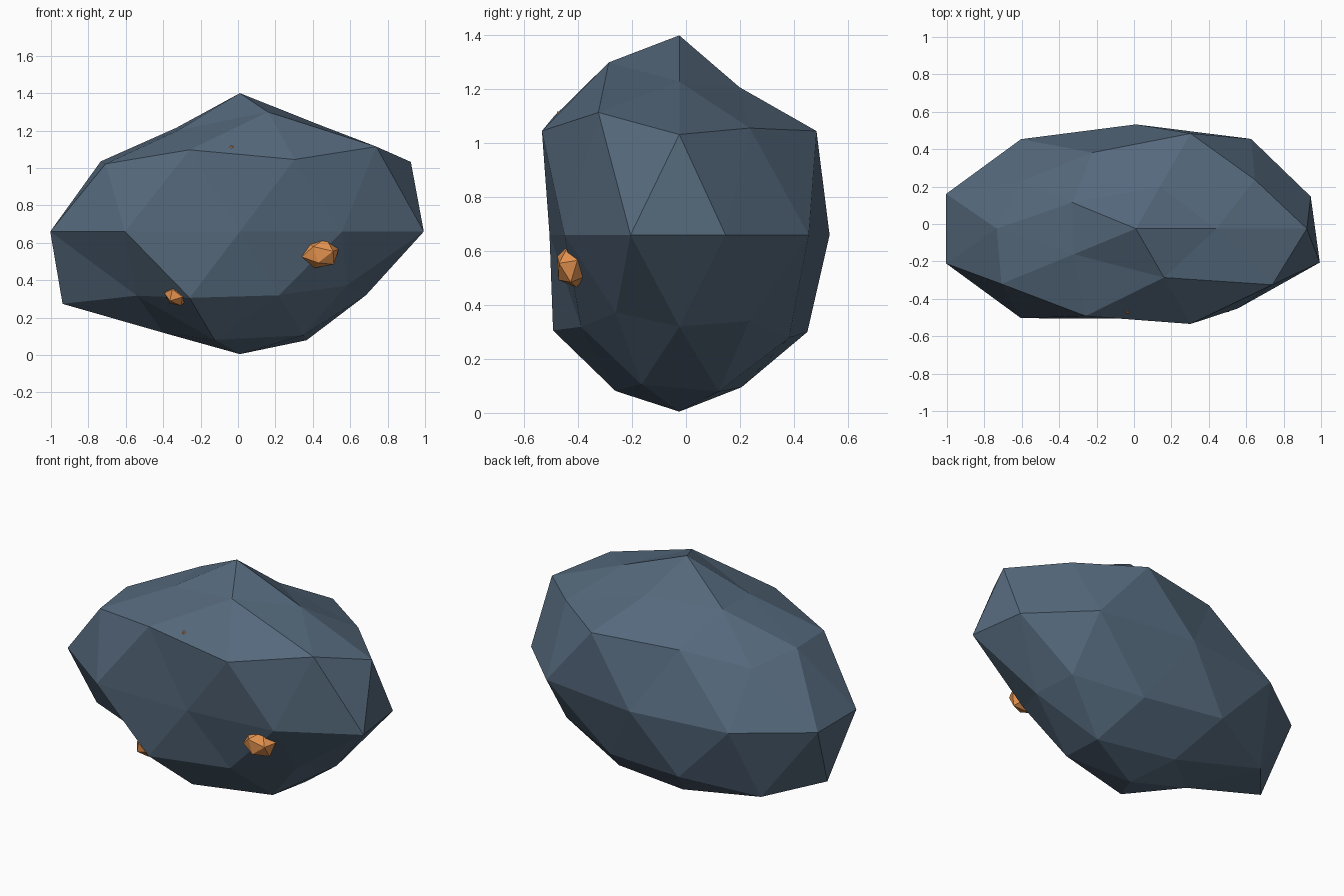
import bpy, bmesh, math
from mathutils import Vector, Euler

if "Cube" in bpy.data.objects:
    bpy.data.objects.remove(bpy.data.objects["Cube"])


def material(name, color):
    m = bpy.data.materials.new(name)
    m.diffuse_color = color
    m.use_nodes = True
    m.node_tree.nodes["Principled BSDF"].inputs["Base Color"].default_value = m.diffuse_color
    return m


def finish(bm, name, mat):
    me = bpy.data.meshes.new(name)
    bm.to_mesh(me)
    bm.free()
    ob = bpy.data.objects.new(name, me)
    me.materials.append(mat)
    bpy.context.collection.objects.link(ob)
    return ob


stone = material("stone", (0.09, 0.14, 0.20, 1))
ore = material("ore", (0.80, 0.30, 0.08, 1))

# Boulder: icosphere pushed in and out ring by ring (bottom to top, counter-clockwise)
RINGS = [
    [.804],
    [.838, .815, .78, .835, .80],
    [.793, .89, 1.02, .80, .795],
    [.875, .987, 1.06, .972, .79],
    [.983, 1.048, .985, 1.045, 1.066, 1.066, 1.045, .85, .93, 1.034],
    [1.022, 1.057, .85, .993, 1.058],
    [.925, .888, .875, 1.02, 1.06],
    [.82, .79, .80, .78, .923],
    [.908],
]
push = [f for ring in RINGS for f in ring]
center, scale = Vector((.01, -.025, .66)), Vector((1, .566, .815))

bm = bmesh.new()
bmesh.ops.create_icosphere(bm, subdivisions=2, radius=1)


def ring_order(v):
    return (round(v.co.z, 2), round(math.degrees(math.atan2(v.co.y, v.co.x))) % 360)


for v, f in zip(sorted(bm.verts, key=ring_order), push):
    v.co = center + v.co * scale * f
finish(bm, "boulder", stone)


# Ore nuggets: small icosahedra half sunk into the front
def nugget(name, loc, size, rot):
    bm = bmesh.new()
    bmesh.ops.create_icosphere(bm, subdivisions=1, radius=1)
    turn = Euler(rot).to_matrix()
    for v in bm.verts:
        v.co = Vector(loc) + (turn @ v.co) * Vector(size)
    finish(bm, name, ore)


nugget("ore_nugget_right", (.44, -.42, .545), (.105, .068, .085), (.3, .2, .4))
nugget("ore_nugget_left", (-.325, -.415, .32), (.07, .06, .06), (.5, .6, .2))
nugget("ore_nugget_top", (-.035, -.435, 1.075), (.06, .06, .06), (math.radians(45), 0, 0))
